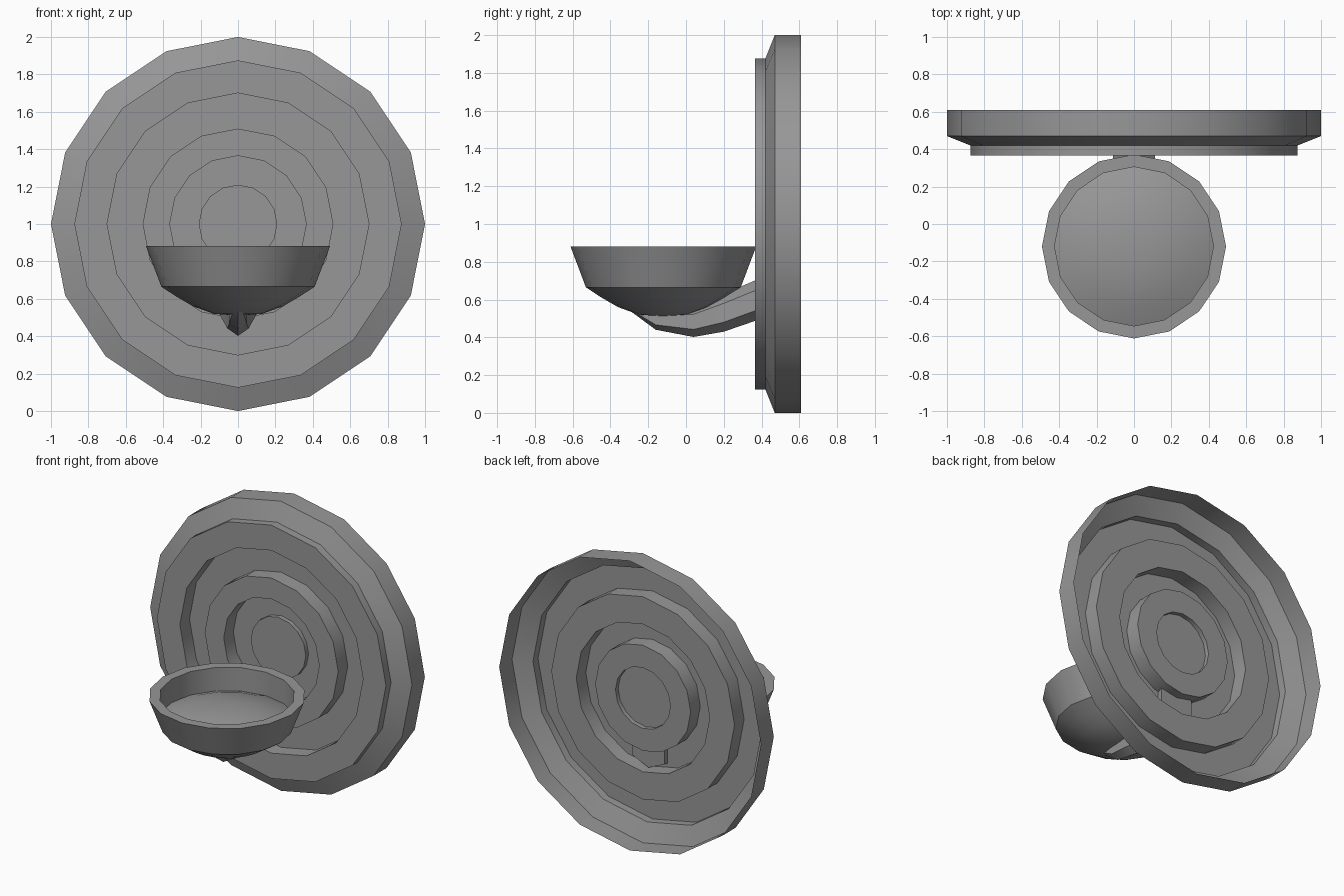
import bpy, bmesh, math
from mathutils import Vector

if "Cube" in bpy.data.objects:
    bpy.data.objects.remove(bpy.data.objects["Cube"])

SIDES = 16

# Dark grey metal
metal = bpy.data.materials.new("dark_grey")
metal.diffuse_color = (.31, .31, .31, 1)
metal.use_nodes = True
metal.node_tree.nodes["Principled BSDF"].inputs["Base Color"].default_value = metal.diffuse_color


def finish(name, bm, closed=True):
    bmesh.ops.remove_doubles(bm, verts=bm.verts, dist=1e-5)
    if closed:
        bmesh.ops.recalc_face_normals(bm, faces=bm.faces)
    me = bpy.data.meshes.new(name)
    bm.to_mesh(me)
    bm.free()
    me.materials.append(metal)
    ob = bpy.data.objects.new(name, me)
    bpy.context.collection.objects.link(ob)
    bpy.ops.object.select_all(action='DESELECT')
    ob.select_set(True)
    bpy.context.view_layer.objects.active = ob
    bpy.ops.object.shade_smooth_by_angle(angle=math.radians(28))
    return ob


def skin(name, rings, closed=True):
    """Bridge successive rings of points; a one-point ring becomes a tip."""
    bm = bmesh.new()
    loops = [[bm.verts.new(p) for p in ring] for ring in rings]
    for a, b in zip(loops, loops[1:]):
        n = max(len(a), len(b))
        for i in range(n):
            j = (i + 1) % n
            if len(b) == 1:
                bm.faces.new((a[i], a[j], b[0]))
            elif len(a) == 1:
                bm.faces.new((a[0], b[j], b[i]))
            else:
                bm.faces.new((a[i], a[j], b[j], b[i]))
    for loop in (loops[0], loops[-1]):
        if closed and len(loop) > 2:
            bm.faces.new(loop)
    return finish(name, bm, closed)


def lathe(name, profile, place, closed=True):
    rings = []
    for r, h in profile:
        n = SIDES if r > 0 else 1
        rings.append([place(r * math.cos(2 * math.pi * i / SIDES),
                            r * math.sin(2 * math.pi * i / SIDES), h) for i in range(n)])
    return skin(name, rings, closed)


# Stepped pressed-sheet wall plate, hollow at the back (radius, y)
plate = [(1, .61), (1, .47), (.875, .42), (.875, .365), (.70, .365), (.70, .47),
         (.51, .47), (.51, .365), (.365, .365), (.365, .47), (.21, .47), (.21, .44), (0, .44)]
lathe("wall_plate", plate, lambda u, v, h: Vector((u, h, 1 + v)), closed=False)

# Bowl with flat rim, rounded underside and gently domed floor (radius, z)
bowl = [(0, .51), (.13, .52), (.24, .56), (.33, .612), (.41, .665), (.492, .882), (.425, .882),
        (.425, .72), (.32, .762), (.2, .79), (.1, .802), (0, .805)]
lathe("bowl", bowl, lambda u, v, h: Vector((u, v - .12, h)))

# Curved bracket arm, flaring towards the plate (y, centre z, half width, half height)
arm = [(.41, .605, .14, .108), (.36, .592, .13, .107), (.2, .53, .09, .1), (.04, .482, .066, .08),
       (-.16, .492, .055, .052), (-.32, .568, .02, .01)]
rings = [[Vector((w * math.sin(i * math.pi / 3), y, z - h * math.cos(i * math.pi / 3)))
          for i in range(6)] for y, z, w, h in arm]
skin("bracket_arm", rings)
